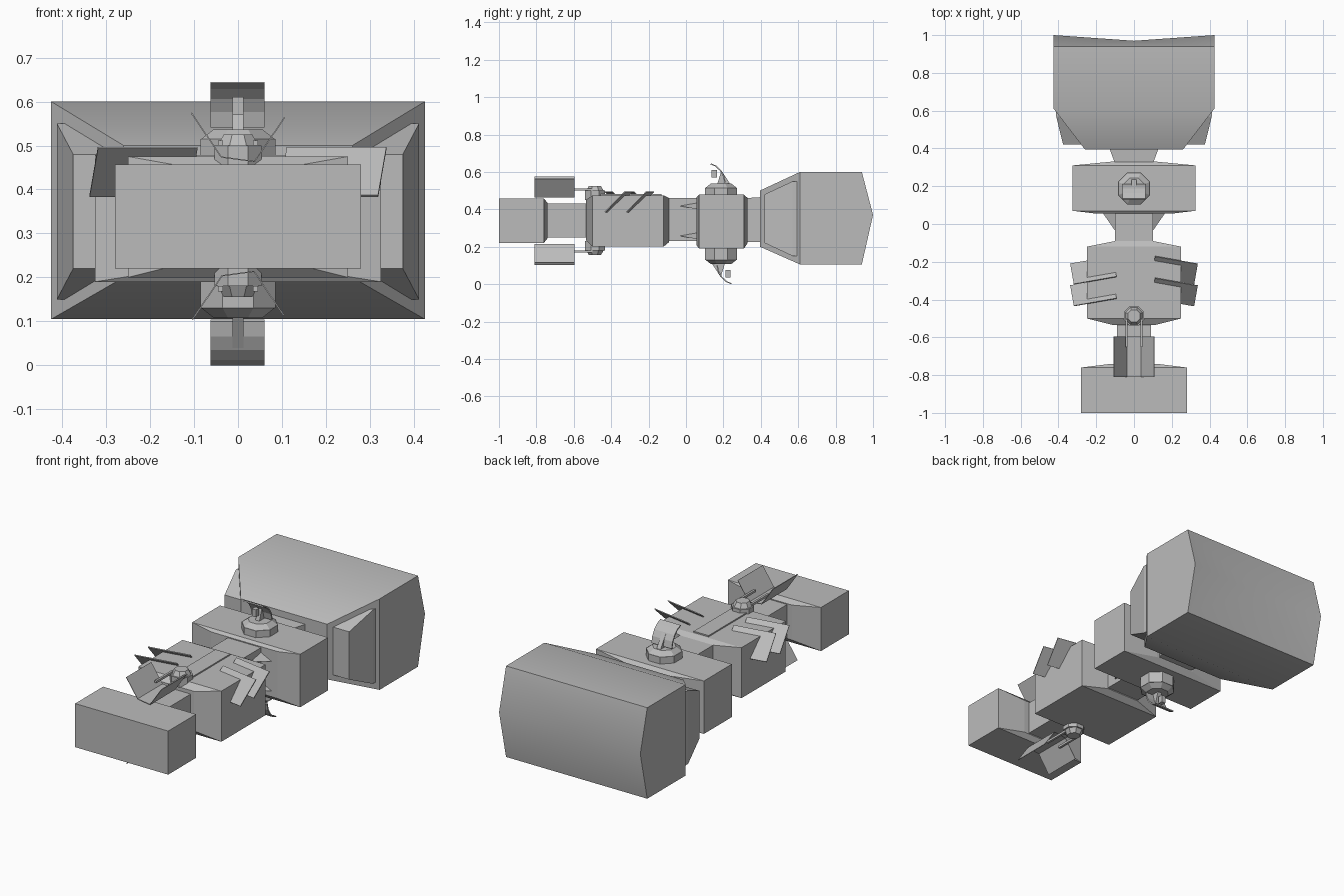
import bpy, bmesh, math
from mathutils import Matrix, Vector

cube = bpy.data.objects.get("Cube")
if cube:
    bpy.data.objects.remove(cube, do_unlink=True)

grey = bpy.data.materials.new("hull_grey")
grey.use_nodes = True
GREY = (0.5, 0.5, 0.5, 1)
grey.diffuse_color = GREY
grey.node_tree.nodes["Principled BSDF"].inputs["Base Color"].default_value = GREY


def finish(name, bm, smooth=None):
    bmesh.ops.recalc_face_normals(bm, faces=bm.faces)
    mesh = bpy.data.meshes.new(name)
    bm.to_mesh(mesh)
    bm.free()
    mesh.materials.append(grey)
    ob = bpy.data.objects.new(name, mesh)
    bpy.context.collection.objects.link(ob)
    if smooth:
        bpy.ops.object.select_all(action='DESELECT')
        ob.select_set(True)
        bpy.context.view_layer.objects.active = ob
        bpy.ops.object.shade_smooth_by_angle(angle=math.radians(smooth))
    return ob


def loft_bm(sections, cap_end=True):
    """Skin rectangles given as (y, x0, x1, z0, z1)."""
    bm = bmesh.new()
    rings = [[bm.verts.new((x, y, z)) for x, z in ((a, c), (b, c), (b, d), (a, d))]
             for y, a, b, c, d in sections]
    for r, s in zip(rings, rings[1:]):
        for i in range(4):
            bm.faces.new((r[i], r[(i + 1) % 4], s[(i + 1) % 4], s[i]))
    bm.faces.new(rings[0])
    if cap_end:
        bm.faces.new(rings[-1])
    return bm, rings[-1]


def loft(name, sections):
    return finish(name, loft_bm([(y, -w, w, a, b) for y, w, a, b in sections])[0])


def extrude(name, profile, x0, x1, place=Matrix()):
    """Extrude a closed (y, z) profile along x."""
    bm = bmesh.new()
    f = bm.faces.new([bm.verts.new((x0, y, z)) for y, z in profile])
    new = bmesh.ops.extrude_face_region(bm, geom=[f])["geom"]
    bmesh.ops.translate(bm, vec=(x1 - x0, 0, 0),
                        verts=[v for v in new if isinstance(v, bmesh.types.BMVert)])
    bm.transform(place)
    return finish(name, bm)


def octagon(name, y, z0, z1, r0, r1, place=Matrix()):
    bm = bmesh.new()
    bmesh.ops.create_cone(bm, cap_ends=True, segments=8, radius1=r0, radius2=r1,
                          depth=z1 - z0, matrix=Matrix.Translation((0, y, (z0 + z1) / 2))
                          @ Matrix.Rotation(math.pi / 8, 4, 'Z'))
    bm.transform(place)
    return finish(name, bm)


# Main body modules and necks
loft("nose_module", [(-1, .28, .22, .457), (-.76, .28, .22, .457), (-.74, .12, .245, .435)])
loft("front_neck", [(-.75, .09, .25, .43), (-.52, .09, .25, .43)])
loft("middle_module", [(-.535, .11, .235, .45), (-.5, .25, .2, .475),
                       (-.12, .25, .2, .475), (-.09, .1, .225, .46)])
loft("middle_neck", [(-.1, .1, .23, .46), (.07, .1, .23, .46)])
loft("aft_module", [(.055, .2, .21, .465), (.07, .325, .19, .478),
                    (.31, .325, .19, .478), (.33, .12, .22, .46)])
loft("aft_neck", [(.32, .1, .225, .46), (.4, .13, .225, .465)])
loft("spine_strip", [(-.5, .045, .46, .482), (-.13, .045, .46, .482)])

# Gussets bracing the middle neck
for side in (-1, 1):
    for z, nm in ((.42, "upper"), (.26, "lower")):
        bm = bmesh.new()
        f = bm.faces.new([bm.verts.new(p) for p in (
            (side * .09, -.05, z), (side * .17, .065, z - .02), (side * .09, .065, z + .02))])
        tip = bm.verts.new((side * .09, .065, z - .02))
        for e in list(f.edges):
            bm.faces.new((*e.verts, tip))
        finish(f"{nm}_gusset_{'left' if side > 0 else 'right'}", bm)

# Rear hull with pinched back face
bm, (bl, br, tr, tl) = loft_bm([(.395, -.26, .26, .2, .5), (.61, -.425, .425, .105, .6),
                                (.94, -.425, .425, .105, .6)], cap_end=False)
rl, rr, mid = (bm.verts.new(p) for p in ((-.425, 1, .37), (.425, 1, .37), (0, .97, .37)))
for f in ((tl, tr, mid), (bl, br, mid), (tl, rl, mid), (tr, rr, mid), (bl, rl, mid),
          (br, rr, mid), (tl, bl, rl), (tr, br, rr)):
    bm.faces.new(f)
finish("rear_hull", bm, 35)

# Wedge pods on the hull flanks
for side, nm in ((-1, "right"), (1, "left")):
    secs = [(y, *sorted((side * a, side * b)), c, d) for y, a, b, c, d in
            ((.42, .25, .375, .22, .48), (.57, .3, .412, .15, .55), (.6, .3, .412, .15, .55))]
    finish(f"side_pod_{nm}", loft_bm(secs)[0])

# Dish turrets, the lower one turned half round the long axis
pivot = Vector((0, .1875, .3225))
turn = Matrix.Translation(pivot) @ Matrix.Rotation(math.pi, 4, 'X') @ Matrix.Translation(-pivot)
arc = [(.135, .645), (.163, .633), (.187, .61), (.204, .58), (.212, .545)]
dish = arc + [(y - .006, z - .004) for y, z in reversed(arc)]
for nm, m in (("upper", Matrix()), ("lower", turn)):
    octagon(f"{nm}_turret_base", .1875, .44, .515, .092, .092, m)
    octagon(f"{nm}_turret_cap", .1875, .515, .537, .09, .06, m)
    extrude(f"{nm}_dish", dish, -.062, .06, m)
    extrude(f"{nm}_dish_arm", [(.165, .53), (.24, .53), (.19, .606)], -.012, .012, m)
    extrude(f"{nm}_dish_feed", [(.137, .57), (.165, .57), (.165, .61), (.137, .61)],
            -.012, .012, m)

# Folded radiators on arms, mirrored above and below
flip = Matrix.Translation((0, 0, .68)) @ Matrix.Scale(-1, 4, (0, 0, 1))
for nm, m in (("upper", Matrix()), ("lower", flip)):
    octagon(f"{nm}_pivot_base", -.487, .45, .5, .058, .058, m)
    octagon(f"{nm}_pivot_cap", -.487, .5, .525, .05, .035, m)
    for x in (-.04, .04):
        extrude(f"{nm}_radiator_arm", [(-.65, .5), (-.5, .5), (-.5, .512), (-.65, .512)],
                x - .006, x + .006, m)
    bm = bmesh.new()
    rows = [[bm.verts.new((x, y, z)) for x, z in
             ((-.105, .575), (-.037, .475), (.037, .465), (.105, .565))] for y in (-.81, -.595)]
    for i in range(3):
        bm.faces.new((rows[0][i], rows[0][i + 1], rows[1][i + 1], rows[1][i]))
    bm.transform(m)
    ob = finish(f"{nm}_radiator", bm)
    mod = ob.modifiers.new("thickness", 'SOLIDIFY')
    mod.thickness = .003

# Tilted louvre panels on the middle module
for side, nm in ((-1, "right"), (1, "left")):
    for i, y in enumerate((-.245, -.36)):
        bm = bmesh.new()
        place = (Matrix.Translation((side * .215, y, .44))
                 @ Matrix.Rotation(-side * math.radians(10), 4, 'Z')
                 @ Matrix.Rotation(side * math.radians(45), 4, 'X')
                 @ Matrix.Diagonal((.23, .155, .005, 1)))
        bmesh.ops.create_cube(bm, size=1, matrix=place)
        finish(f"louvre_{nm}_{i + 1}", bm)
